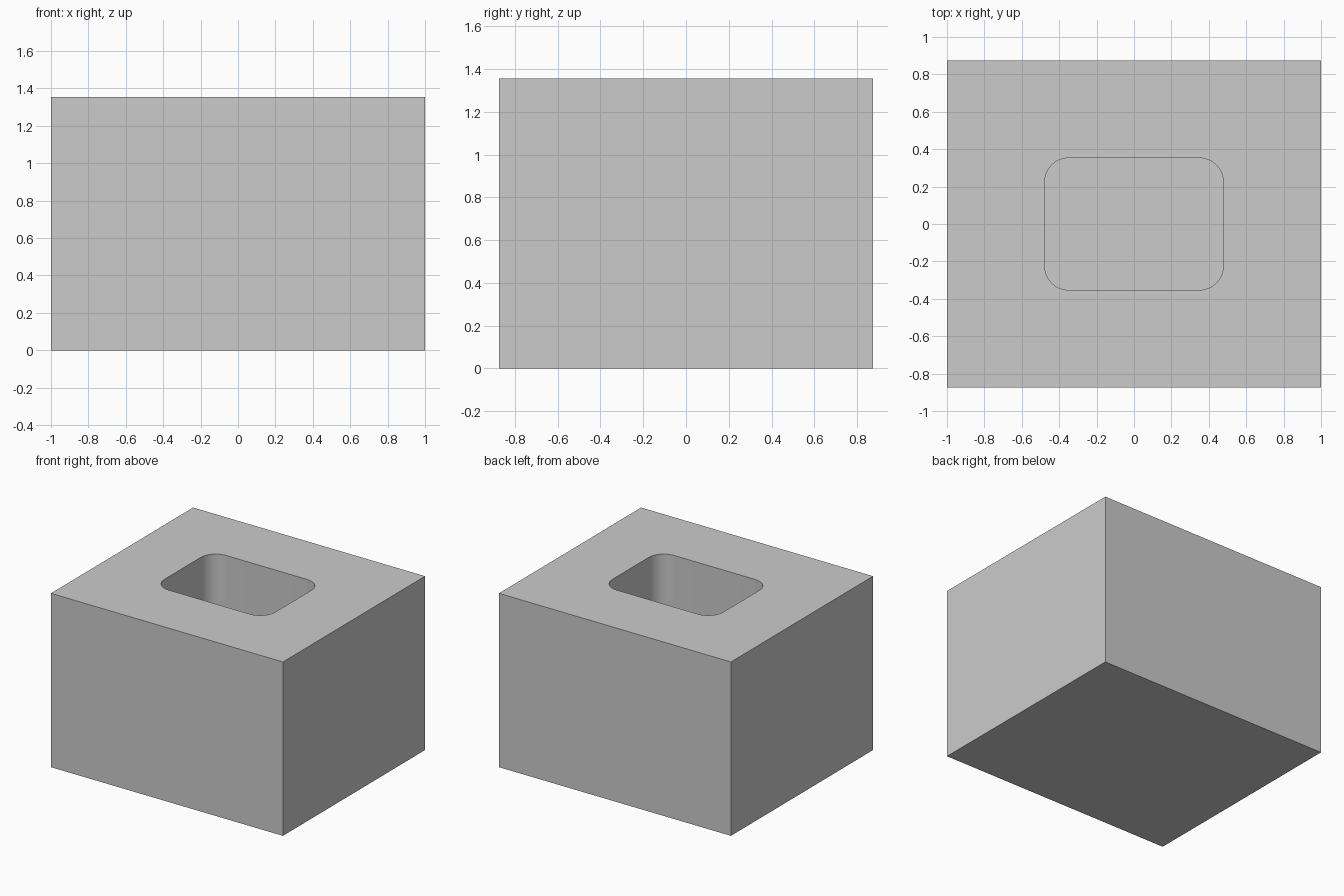
import bpy, bmesh

if "Cube" in bpy.data.objects:
    bpy.data.objects.remove(bpy.data.objects["Cube"])

W, D, H = 2.0, 1.75, 1.355      # outer block
WALL = 0.522                    # wall and floor thickness
RADIUS = 0.13                   # pocket corner radius


def box(name, size, z0, radius=0.0):
    """Box standing on z0, with optionally rounded vertical edges."""
    bm = bmesh.new()
    bmesh.ops.create_cube(bm, size=1.0)
    for v in bm.verts:
        v.co = (v.co.x * size[0], v.co.y * size[1], z0 + (v.co.z + 0.5) * size[2])
    if radius:
        upright = [e for e in bm.edges
                   if abs(e.verts[0].co.z - e.verts[1].co.z) > 1e-4]
        bmesh.ops.bevel(bm, geom=upright, offset=radius, offset_type='OFFSET',
                        segments=12, profile=0.5, affect='EDGES')
    mesh = bpy.data.meshes.new(name)
    bm.to_mesh(mesh)
    bm.free()
    obj = bpy.data.objects.new(name, mesh)
    bpy.context.collection.objects.link(obj)
    return obj


# Solid block
block = box("block", (W, D, H), 0.0)

# Rounded pocket, open at the top
cutter = box("pocket_cutter", (W - 2 * WALL, D - 2 * WALL, H), WALL, RADIUS)
cutter.hide_render = True

cut = block.modifiers.new("pocket", 'BOOLEAN')
cut.operation = 'DIFFERENCE'
cut.solver = 'EXACT'
cut.object = cutter

bpy.context.view_layer.objects.active = block
block.select_set(True)
bpy.ops.object.modifier_apply(modifier=cut.name)
bpy.data.objects.remove(cutter, do_unlink=True)

# Smooth pocket corners, sharp edges elsewhere
bpy.ops.object.shade_smooth_by_angle(angle=0.52)
